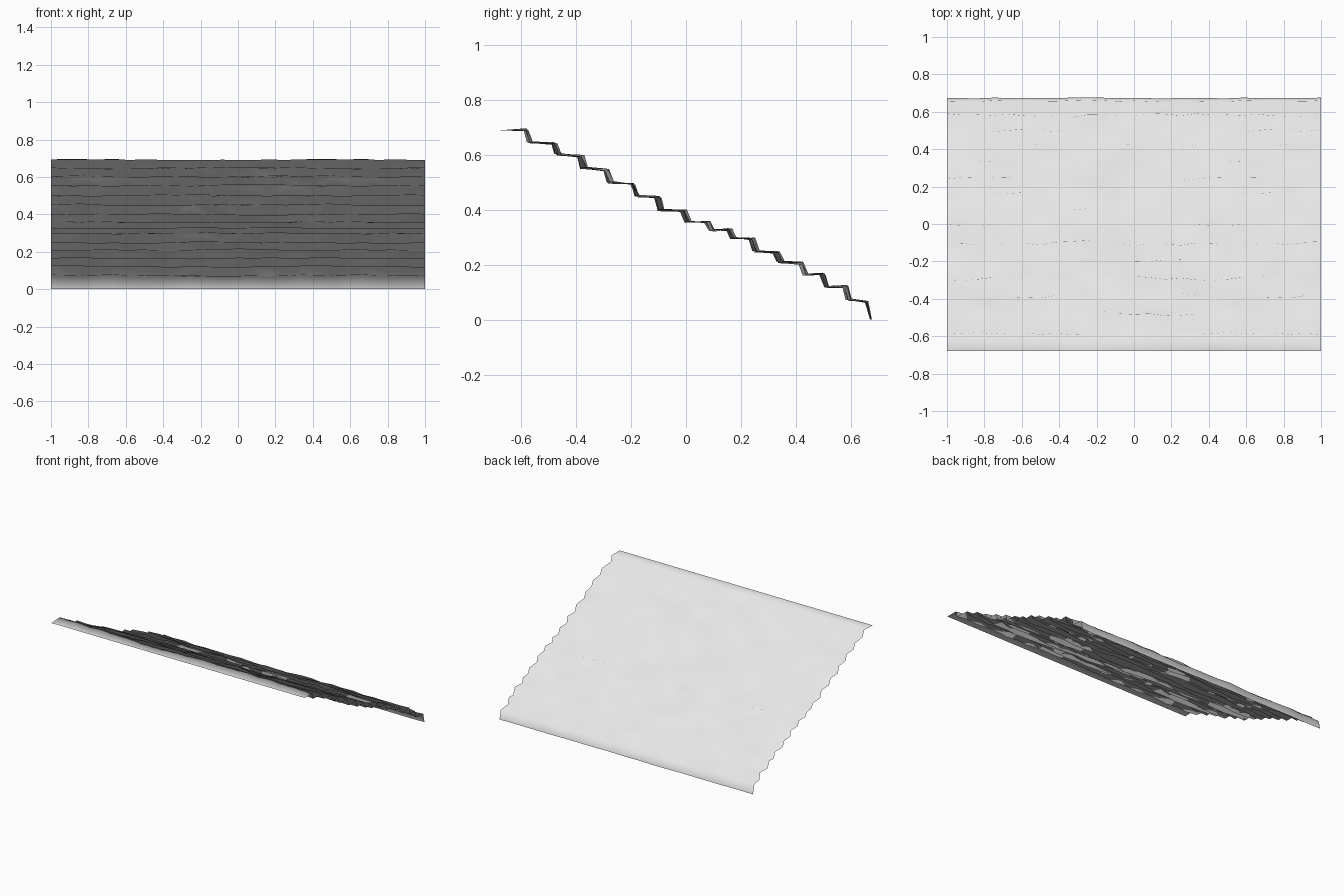
import bpy, bmesh, random

random.seed(7)
if "Cube" in bpy.data.objects:
    bpy.data.objects.remove(bpy.data.objects["Cube"])

# Pale stone colour
stone = bpy.data.materials.new("pale_stone")
stone.use_nodes = True
colour = (0.8, 0.8, 0.8, 1)
stone.diffuse_color = colour
stone.node_tree.nodes["Principled BSDF"].inputs["Base Color"].default_value = colour

# Ledges: lip position, lip height and foot height of each riser
RISERS = [(-.57, .692, .648), (-.475, .642, .602), (-.375, .597, .552),
          (-.285, .545, .5), (-.185, .492, .45), (-.095, .447, .4),
          (-.003, .397, .358), (.082, .357, .325), (.162, .329, .297),
          (.245, .294, .25), (.335, .245, .21), (.425, .206, .165),
          (.505, .165, .12), (.59, .12, .073)]
COLUMNS = 24
PERIOD = 16          # the rock pattern repeats after this many columns


def wobble(amount):
    """Uneven offsets along one ledge that repeat every period."""
    values, v = [], 0
    for _ in range(PERIOD):
        v = max(-1, min(1, 0.55 * v + random.uniform(-0.8, 0.8)))
        values.append(v * amount)
    return values


# Rows of the slope, from the high front edge to the low back edge
rows = [[(-.678, .69)] * PERIOD]
for y, top, foot in RISERS:
    dy, dtop, dfoot = wobble(.014), wobble(.006), wobble(.005)
    lean = wobble(.006)
    rows.append([(y + a - .007, top + b) for a, b in zip(dy, dtop)])
    rows.append([(y + a + .009 + c, foot + b)
                 for a, b, c in zip(dy, dfoot, lean)])
dy, dz = wobble(.006), wobble(.005)
rows.append([(.658 + a, .065 + b) for a, b in zip(dy, dz)])
rows.append([(.674 + a * .6, 0) for a in dy])

# Single stepped sheet, with its upper side facing up
bm = bmesh.new()
grid = []
for row in rows:
    grid.append([bm.verts.new((-1 + 2 * i / COLUMNS, *row[i % PERIOD]))
                 for i in range(COLUMNS + 1)])
for near, far in zip(grid, grid[1:]):
    for i in range(COLUMNS):
        face = bm.faces.new((near[i], near[i + 1], far[i + 1], far[i]))
        face.smooth = True
bmesh.ops.triangulate(bm, faces=bm.faces[:])

mesh = bpy.data.meshes.new("stepped_rock_slope")
bm.to_mesh(mesh)
bm.free()
mesh.materials.append(stone)
slope = bpy.data.objects.new("stepped_rock_slope", mesh)
bpy.context.collection.objects.link(slope)
